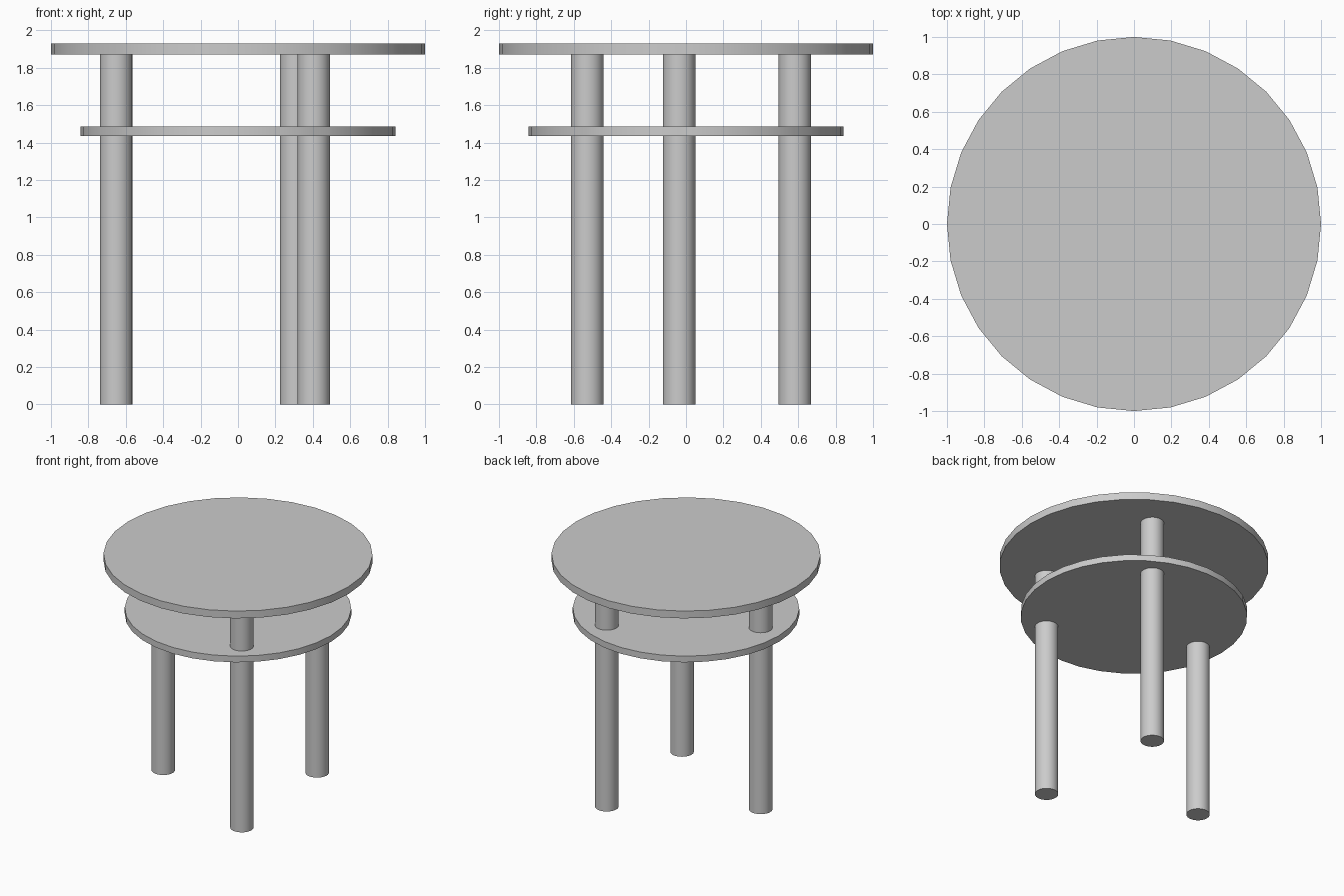
import bpy
import math

if "Cube" in bpy.data.objects:
    bpy.data.objects.remove(bpy.data.objects["Cube"])


def cylinder(name, x, y, radius, z0, z1):
    bpy.ops.mesh.primitive_cylinder_add(
        vertices=32, radius=radius, depth=z1 - z0,
        location=(x, y, (z0 + z1) / 2))
    obj = bpy.context.object
    obj.name = name
    bpy.ops.object.shade_smooth_by_angle(angle=math.radians(30))
    return obj


# Round top and smaller shelf below it
cylinder("table_top", 0, 0, 1.0, 1.87, 1.93)
cylinder("lower_shelf", 0, 0, 0.842, 1.436, 1.487)

# Three legs, running through the shelf into the top
legs = {
    "left_leg": (-0.652, -0.037),
    "back_leg": (0.311, 0.582),
    "front_leg": (0.405, -0.528),
}
for name, (x, y) in legs.items():
    cylinder(name, x, y, 0.087, 0, 1.9)
